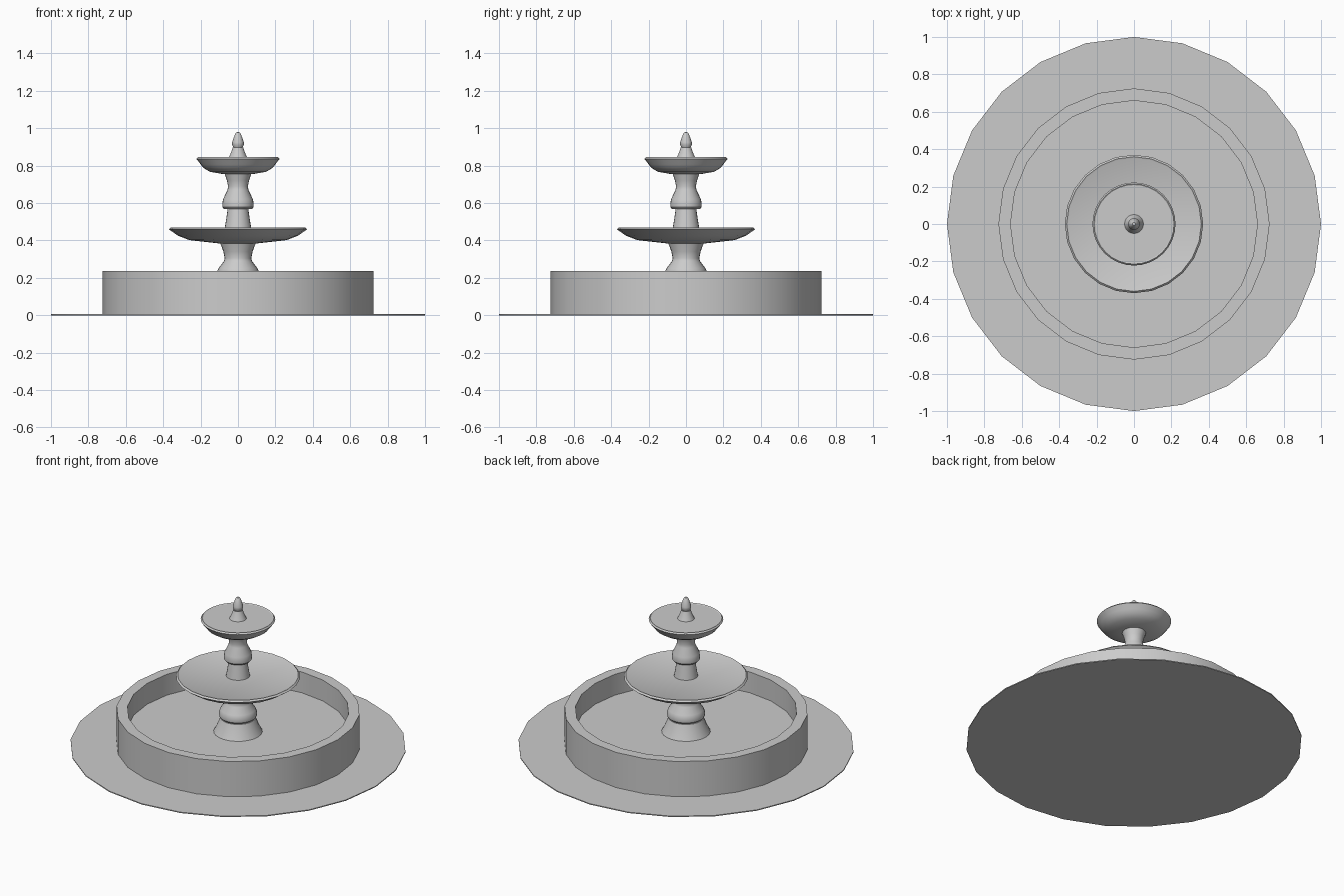
import bpy, bmesh
from math import cos, sin, pi, radians


def lathe(name, profile, sides=24, angle=35):
    """Revolve (radius, z) points around z; radius 0 makes a pole."""
    bm = bmesh.new()
    rings = []
    for r, z in profile:
        n = sides if r > 0 else 1
        rings.append([bm.verts.new((r * cos(2 * pi * i / sides), r * sin(2 * pi * i / sides), z))
                      for i in range(n)])
    for a, b in zip(rings, rings[1:]):
        for i in range(sides):
            j = (i + 1) % sides
            if len(a) == 1:
                bm.faces.new((a[0], b[j], b[i]))
            elif len(b) == 1:
                bm.faces.new((a[i], a[j], b[0]))
            else:
                bm.faces.new((a[i], a[j], b[j], b[i]))
    bmesh.ops.recalc_face_normals(bm, faces=bm.faces)
    mesh = bpy.data.meshes.new(name)
    bm.to_mesh(mesh)
    bm.free()
    obj = bpy.data.objects.new(name, mesh)
    bpy.context.collection.objects.link(obj)
    bpy.ops.object.select_all(action='DESELECT')
    obj.select_set(True)
    bpy.context.view_layer.objects.active = obj
    bpy.ops.object.shade_smooth_by_angle(angle=radians(angle))
    return obj


# Paved ground disc
lathe("paving", [(0, 0), (1, 0), (1, 0.006), (0, 0.006)])

# Pool: outer wall, flat rim, inner wall
lathe("pool_wall", [(0.725, 0.003), (0.725, 0.237), (0.66, 0.237), (0.66, 0.09)])
lathe("pool_water", [(0, 0.1), (0.66, 0.1)])

# Lower column: flared foot, bulb, and vase neck
lathe("lower_column", [(0, 0.09), (0.148, 0.095), (0.125, 0.14), (0.105, 0.192), (0.1, 0.192),
                       (0.112, 0.205), (0.114, 0.225), (0.105, 0.25), (0.075, 0.29),
                       (0.071, 0.305), (0.078, 0.34), (0.096, 0.39)])

# Lower bowl with shallow underside, lip and flat water
lathe("lower_bowl", [(0, 0.382), (0.11, 0.385), (0.26, 0.402), (0.32, 0.425),
                     (0.37, 0.46), (0.36, 0.47), (0.352, 0.466), (0, 0.466)], angle=30)

# Upper column, the same shape but slimmer
lathe("upper_column", [(0, 0.46), (0.071, 0.465), (0.062, 0.52), (0.055, 0.568), (0.075, 0.568),
                       (0.083, 0.578), (0.084, 0.595), (0.08, 0.62), (0.056, 0.67),
                       (0.053, 0.69), (0.059, 0.72), (0.074, 0.765)])

# Upper bowl
lathe("upper_bowl", [(0, 0.753), (0.08, 0.755), (0.15, 0.767), (0.185, 0.788), (0.2, 0.807),
                     (0.222, 0.836), (0.214, 0.845), (0.208, 0.841), (0, 0.841)], 32, 30)

# Finial: small flared foot and pointed bud
lathe("finial", [(0, 0.835), (0.052, 0.838), (0.038, 0.868), (0.028, 0.897), (0.024, 0.897),
                 (0.031, 0.912), (0.031, 0.925), (0.022, 0.952), (0.015, 0.97),
                 (0.009, 0.978), (0, 0.98)])
